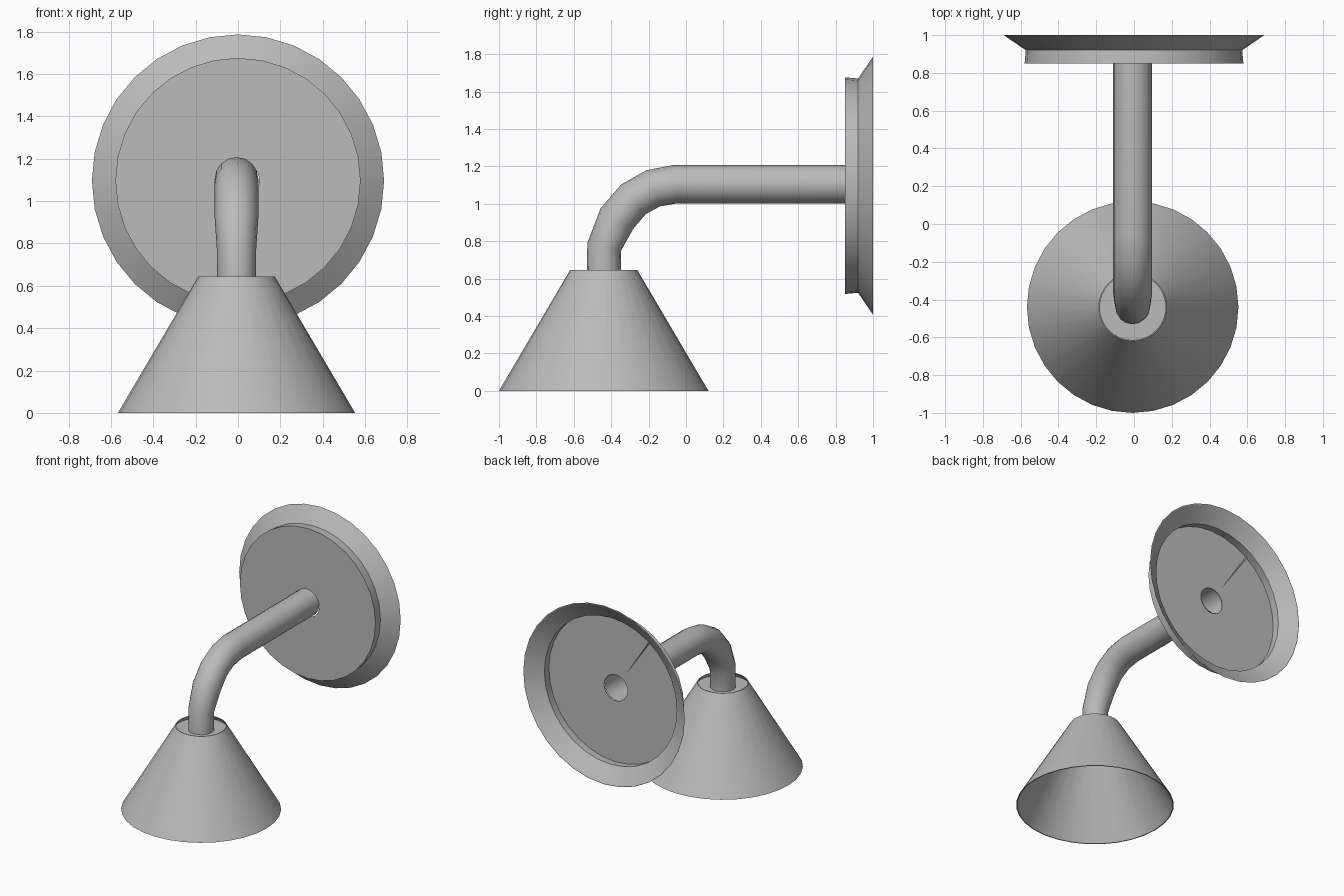
import bpy, math
from mathutils import Matrix, Vector

cube = bpy.data.objects.get("Cube")
if cube:
    bpy.data.objects.remove(cube, do_unlink=True)

grey = bpy.data.materials.new("plain_grey")
grey.use_nodes = True
tone = (0.5, 0.5, 0.5, 1)
grey.diffuse_color = tone
grey.node_tree.nodes["Principled BSDF"].inputs["Base Color"].default_value = tone


def finish(obj):
    """Give a part its colour and smooth shading with sharp edges."""
    obj.data.materials.append(grey)
    bpy.ops.object.select_all(action='DESELECT')
    obj.select_set(True)
    bpy.context.view_layer.objects.active = obj
    bpy.ops.object.shade_smooth_by_angle(angle=math.radians(32))


def add_mesh(name, verts, faces):
    mesh = bpy.data.meshes.new(name)
    mesh.from_pydata(verts, [], faces)
    obj = bpy.data.objects.new(name, mesh)
    bpy.context.collection.objects.link(obj)
    return obj


def lathe(name, profile, place, steps=32):
    """Spin a closed (radius, height) profile around local z."""
    n = len(profile)
    verts = [place @ Vector((r * math.cos(a), r * math.sin(a), h))
             for a in (math.tau * i / steps for i in range(steps))
             for r, h in profile]
    faces = []
    for i in range(steps):
        a, b = i * n, (i + 1) % steps * n
        faces += [(a + j, b + j, b + (j + 1) % n, a + (j + 1) % n) for j in range(n)]
    obj = add_mesh(name, verts, faces)
    finish(obj)
    return obj


# Conical shade: thin open shell, with a collar disc just below its top rim
shade_place = Matrix.Translation((-0.007, -0.44, 0))
lathe("lamp_shade", [(0.56, 0), (0.18, 0.645), (0.174, 0.645), (0.553, 0)], shade_place)
lathe("shade_collar", [(0.07, 0.615), (0.07, 0.605), (0.195, 0.605), (0.19, 0.615)], shade_place)

# Wall plate: thin dish, flared and open toward the wall, with a hole for the arm
plate_place = Matrix.Translation((0, 1, 1.097)) @ Matrix.Rotation(math.pi / 2, 4, 'X')
lathe("wall_plate", [(0.1, 0.15), (0.1, 0.144), (0.572, 0.144), (0.566, 0.08),
                     (0.684, 0), (0.69, 0), (0.573, 0.08), (0.579, 0.15)], plate_place)

# Narrow seam on the back of the plate
seam_dir = Vector((-0.56, 0, 0.83)).normalized()
side = Vector((seam_dir.z, 0, -seam_dir.x)) * 0.006
hub = Vector((0, 0.857, 1.097))
lift = Vector((0, 0.012, 0))
start, end = hub + seam_dir * 0.16, hub + seam_dir * 0.566
seam = add_mesh("plate_seam", [start, end - side, end + side, end + lift],
                [(0, 2, 1), (0, 1, 3), (0, 3, 2), (1, 2, 3)])
finish(seam)

# Hollow arm: straight out from the wall, then bending down into the shade
path = [(0.855, 1.105, 1), (-0.055, 1.105, 1), (-0.175, 1.083, 1), (-0.28, 1.025, 1),
        (-0.37, 0.92, 1), (-0.437, 0.77, 0.9), (-0.44, 0.6, 0.88)]
curve = bpy.data.curves.new("arm", 'CURVE')
curve.dimensions = '3D'
curve.bevel_depth = 0.103
curve.bevel_resolution = 6
spline = curve.splines.new('POLY')
spline.points.add(len(path) - 1)
for point, (y, z, radius) in zip(spline.points, path):
    point.co = (-0.007, y, z, 1)
    point.radius = radius
arm = bpy.data.objects.new("arm", curve)
bpy.context.collection.objects.link(arm)
bpy.ops.object.select_all(action='DESELECT')
arm.select_set(True)
bpy.context.view_layer.objects.active = arm
bpy.ops.object.convert(target='MESH')
finish(bpy.context.view_layer.objects.active)
